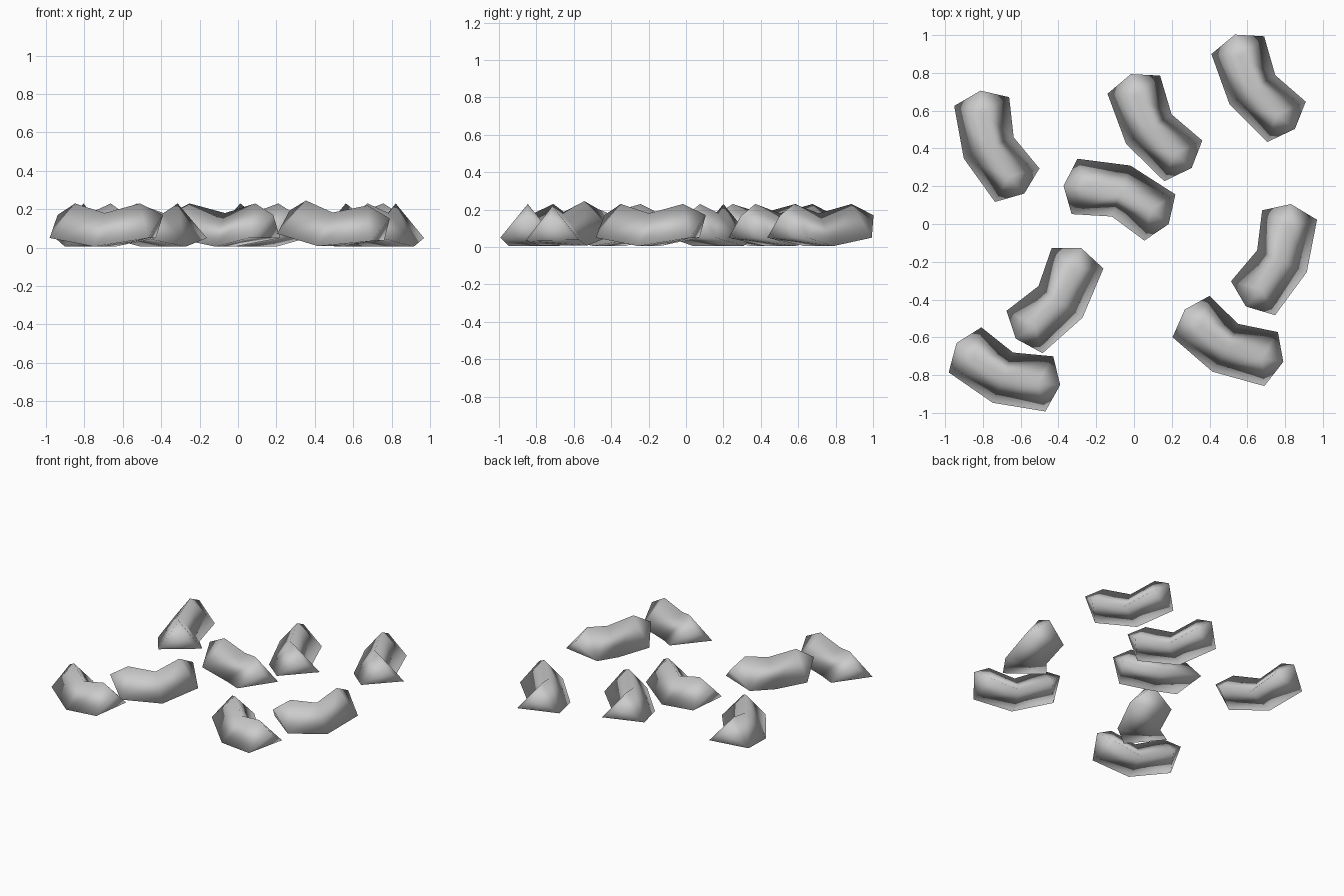
import bpy, bmesh
from math import radians
from mathutils import Matrix, Vector

if "Cube" in bpy.data.objects:
    bpy.data.objects.remove(bpy.data.objects["Cube"], do_unlink=True)

grey = bpy.data.materials.new("plain_grey")
grey.use_nodes = True
colour = (0.6, 0.6, 0.6, 1)
grey.diffuse_color = colour
grey.node_tree.nodes["Principled BSDF"].inputs["Base Color"].default_value = colour

# Triangular sections (outer foot, ridge, inner foot) at the end and the middle
END = [(0.276, 0, 0.05), (0.182, 0.12, 0.23), (0.205, 0.286, 0.05)]
MIDDLE = [(0, -0.062, 0.005), (0, 0.08, 0.18), (0, 0.225, 0.005)]
TIP = (0.296, 0.16, 0.17)


def mirrored(p):
    return (-p[0], p[1], p[2])


def curved_piece_mesh():
    """Bent three-sided bar with a pointed cap on each end."""
    bm = bmesh.new()
    sections = [[bm.verts.new(p) for p in s]
                for s in ([mirrored(p) for p in END], MIDDLE, END)]
    tips = [bm.verts.new(mirrored(TIP)), bm.verts.new(TIP)]
    for i in range(3):
        j = (i + 1) % 3
        for a, b in zip(sections, sections[1:]):
            bm.faces.new((a[i], b[i], b[j], a[j]))
        for ring, tip in zip((sections[0], sections[2]), tips):
            bm.faces.new((ring[i], ring[j], tip))
    bmesh.ops.recalc_face_normals(bm, faces=bm.faces)
    for f in bm.faces:
        f.smooth = True
    mesh = bpy.data.meshes.new("curved_piece")
    bm.to_mesh(mesh)
    bm.free()
    mesh.materials.append(grey)
    return mesh


# Scattered pieces: x, y, turn, tilt
PIECES = [
    (-0.844, 0.371, -67, 0),
    (0.01, 0.458, -57, 0),
    (0.558, 0.667, -57.5, 0),
    (-0.04, 0.251, 160, 0),
    (0.858, -0.23, 66.3, 0),
    (0.444, -0.727, -28, 4),
    (-0.323, -0.46, 54.3, 0),
    (-0.725, -0.889, -22, 0),
]
piece = curved_piece_mesh()
for n, (x, y, turn, tilt) in enumerate(PIECES, 1):
    ob = bpy.data.objects.new(f"curved_piece_{n}", piece)
    ob.matrix_world = (Matrix.Translation(Vector((x, y, 0.003 * tilt / 4)))
                       @ Matrix.Rotation(radians(turn), 4, 'Z')
                       @ Matrix.Rotation(radians(tilt), 4, 'Y'))
    bpy.context.collection.objects.link(ob)
